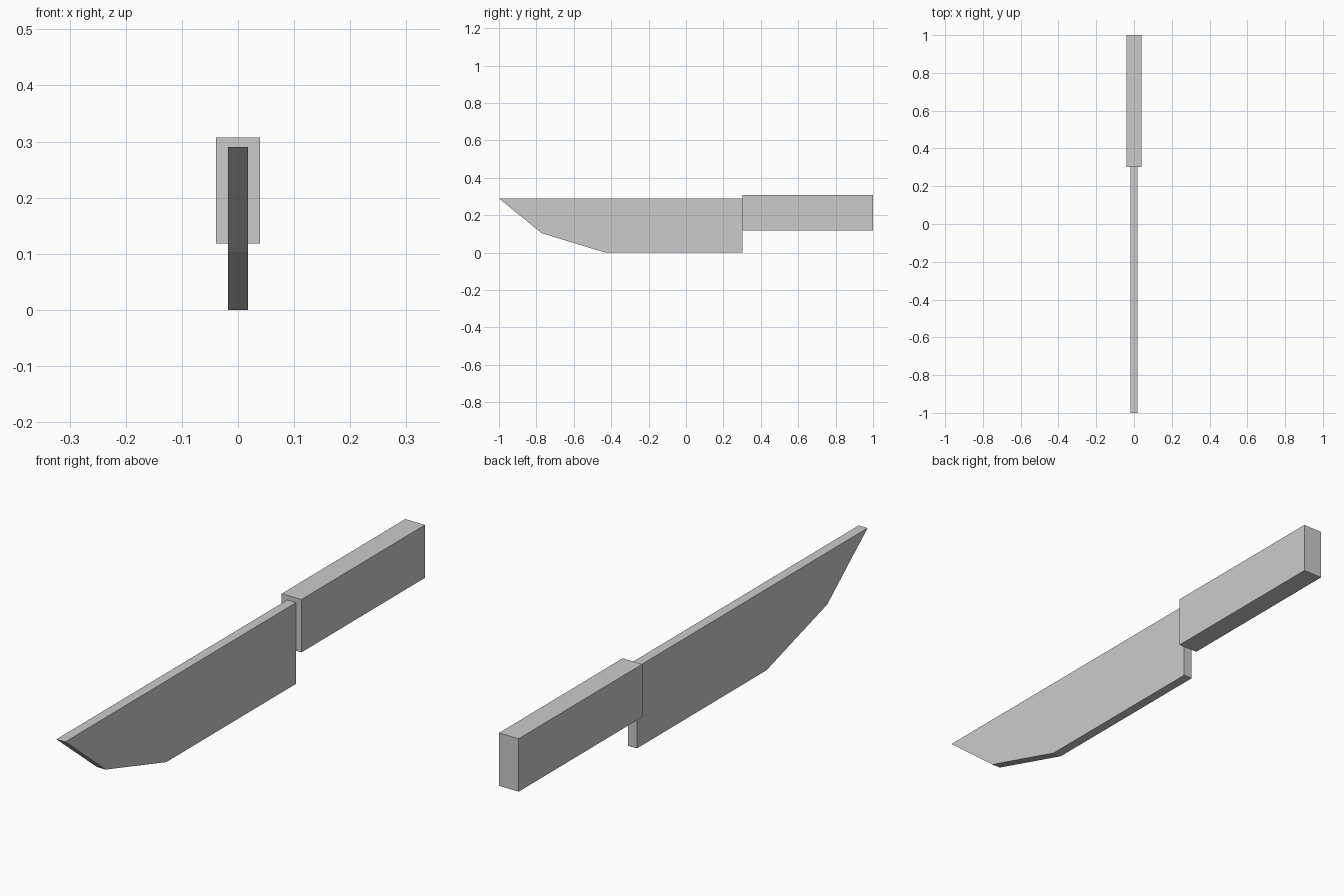
import bpy
import bmesh

cube = bpy.data.objects.get("Cube")
if cube:
    bpy.data.objects.remove(cube, do_unlink=True)

# Single plain grey
grey = bpy.data.materials.new("plain grey")
grey.use_nodes = True
colour = (0.6, 0.6, 0.6, 1)
grey.diffuse_color = colour
grey.node_tree.nodes["Principled BSDF"].inputs["Base Color"].default_value = colour


def slab(name, profile, half_width):
    """Extrude a side profile of (y, z) points across x, centred."""
    bm = bmesh.new()
    face = bm.faces.new([bm.verts.new((-half_width, y, z)) for y, z in profile])
    side = bmesh.ops.extrude_face_region(bm, geom=[face])
    verts = [v for v in side["geom"] if isinstance(v, bmesh.types.BMVert)]
    bmesh.ops.translate(bm, verts=verts, vec=(2 * half_width, 0, 0))
    bmesh.ops.recalc_face_normals(bm, faces=bm.faces)
    mesh = bpy.data.meshes.new(name)
    bm.to_mesh(mesh)
    bm.free()
    mesh.materials.append(grey)
    obj = bpy.data.objects.new(name, mesh)
    bpy.context.collection.objects.link(obj)
    return obj


seam = 0.302

# Blade: straight spine, angled tip, square heel
slab("blade", [(-1, 0.29), (-0.772, 0.104), (-0.43, 0), (seam, 0), (seam, 0.29)], 0.0175)

# Handle: plain rectangular block
slab("handle", [(seam, 0.118), (1, 0.118), (1, 0.307), (seam, 0.307)], 0.039)
